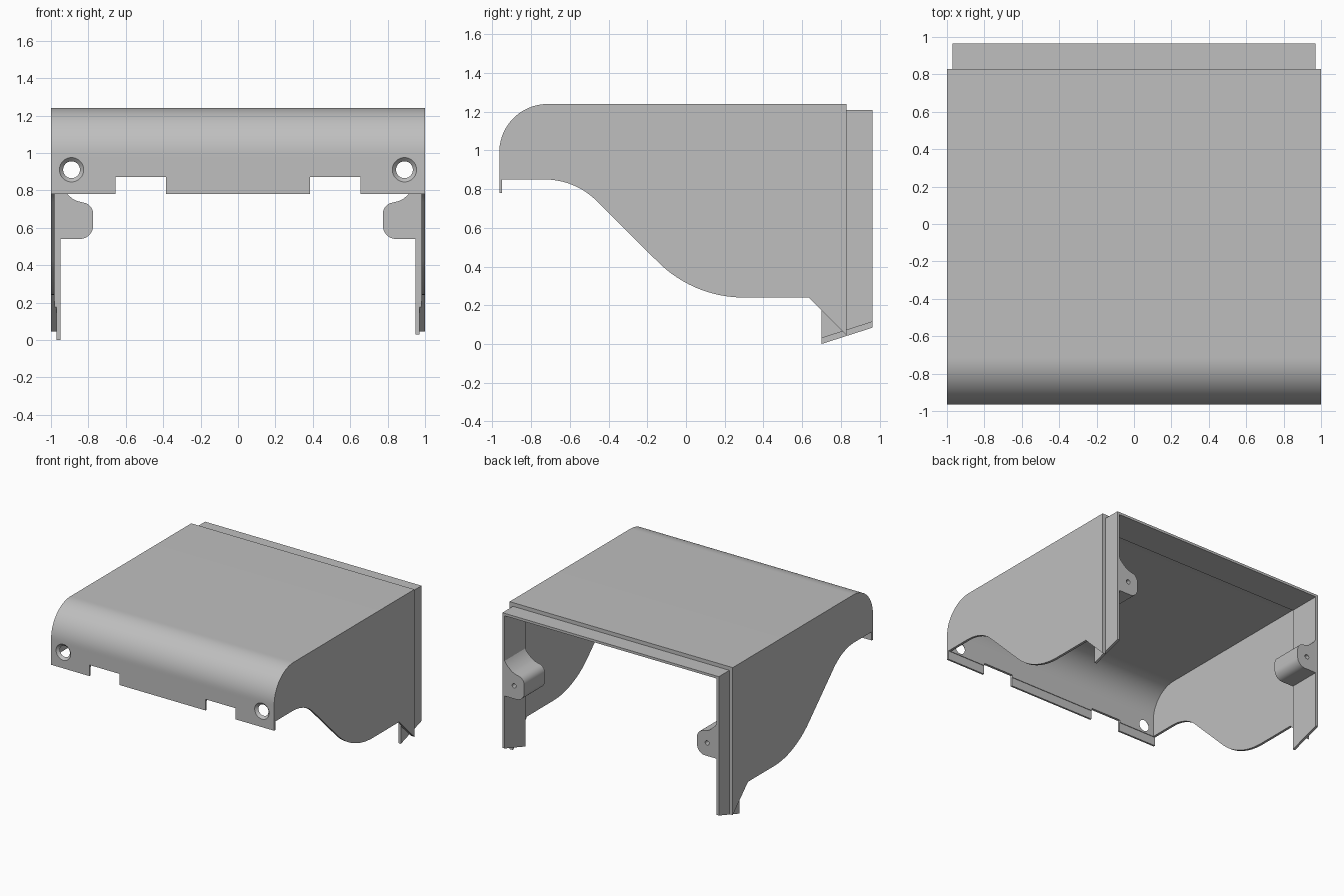
import bpy, bmesh
from math import sin, cos, radians
from mathutils import Matrix, Vector

cube = bpy.data.objects.get("Cube")
if cube:
    bpy.data.objects.remove(cube, do_unlink=True)

grey = bpy.data.materials.new("light grey")
grey.use_nodes = True
grey.diffuse_color = (0.52, 0.52, 0.52, 1)
grey.node_tree.nodes["Principled BSDF"].inputs["Base Color"].default_value = grey.diffuse_color


def make_object(name, bm):
    bmesh.ops.recalc_face_normals(bm, faces=bm.faces)
    mesh = bpy.data.meshes.new(name)
    bm.to_mesh(mesh)
    bm.free()
    mesh.materials.append(grey)
    obj = bpy.data.objects.new(name, mesh)
    bpy.context.collection.objects.link(obj)
    return obj


def prism(name, outline, axis, start, end, shear=None):
    """Extrude an outline along x (outline in y, z) or y (outline in x, z)."""
    bm = bmesh.new()
    place = (lambda u, v: (start, u, v)) if axis == "x" else (lambda u, v: (u, start, v))
    face = bm.faces.new([bm.verts.new(place(u, v)) for u, v in outline])
    step = Vector((end - start, 0, 0)) if axis == "x" else Vector((0, end - start, 0))
    extruded = bmesh.ops.extrude_face_region(bm, geom=[face])["geom"]
    bmesh.ops.translate(bm, vec=step, verts=[g for g in extruded if isinstance(g, bmesh.types.BMVert)])
    if shear:
        # slope the feet along the depth
        for v in bm.verts:
            if v.co.z < 0.5:
                v.co.z += (v.co.y - start) * shear
    return make_object(name, bm)


def cone_y(name, x, z, y0, y1, r0, r1):
    bm = bmesh.new()
    bmesh.ops.create_cone(bm, cap_ends=True, segments=40, radius1=r0, radius2=r1, depth=y1 - y0,
                          matrix=Matrix.Translation((x, (y0 + y1) / 2, z)) @ Matrix.Rotation(radians(-90), 4, "X"))
    return make_object(name, bm)


def cut(obj, cutters):
    for c in cutters:
        mod = obj.modifiers.new("cut", "BOOLEAN")
        mod.operation, mod.solver, mod.object = "DIFFERENCE", "EXACT", c
    graph = bpy.context.evaluated_depsgraph_get()
    mesh = bpy.data.meshes.new_from_object(obj.evaluated_get(graph))
    obj.modifiers.clear()
    obj.data = mesh
    for c in cutters:
        bpy.data.objects.remove(c, do_unlink=True)


def arc(cy, cz, r, a0, a1, n=20):
    angles = [radians(a0 + (a1 - a0) * i / n) for i in range(n + 1)]
    return [(cy + r * cos(a), cz + r * sin(a)) for a in angles]


FRONT, BACK, LIP_FRONT, STEP = -0.965, 0.965, 0.70, 0.83

# Hood shell: full side profile hollowed from below and behind
profile = [(FRONT, 0.78), (-0.95, 0.78), (-0.95, 0.85)]
profile += arc(-0.73, 0.47, 0.38, 90, 45)
profile += arc(0.30, 0.87, 0.63, 225, 270)
profile += [(0.635, 0.24), (STEP, 0.045), (STEP, 1.24)]
profile += arc(-0.715, 0.99, 0.25, 90, 180)
shell = prism("hood_shell", profile, "x", -1, 1)

cavity = [(-0.945, -0.5), (1.2, -0.5), (1.2, 1.22)] + arc(-0.715, 0.99, 0.23, 90, 180)
cutters = [prism("cavity_cutter", cavity, "x", -0.98, 0.98)]
for s in (-1, 1):
    # Front edge notches and countersunk screw holes
    notch = [(s * 0.385, 0.7), (s * 0.655, 0.7), (s * 0.655, 0.87), (s * 0.385, 0.87)]
    cutters.append(prism("notch_cutter", notch, "y", -1.1, -0.9))
    cutters.append(cone_y("hole_cutter", s * 0.89, 0.91, -0.975, -0.935, 0.075, 0.035))
cut(shell, cutters)


def arch(out, inn, top, under, foot_r, foot_l):
    return [(-out, foot_r), (-out, top), (out, top), (out, foot_l),
            (inn, foot_l), (inn, under), (-inn, under), (-inn, foot_r)]


# Inner rear lip with sloped feet, and the spacer joining it to the shell
prism("rear_lip", arch(0.97, 0.95, 1.21, 1.19, 0.0, 0.03), "y", LIP_FRONT, BACK, 0.32)
prism("lip_spacer", arch(0.98, 0.97, 1.22, 1.21, 0.175, 0.175), "y", LIP_FRONT, STEP, -1)

# Screw bosses on the inside of the lip
boss = [(0.95, 0.825), (0.935, 0.80), (0.91, 0.777), (0.885, 0.755), (0.86, 0.743)]
boss += arc(0.835, 0.675, 0.06, 75, 0, 10)[:]
boss = [(x if i < 5 else 2 * 0.835 - x, z) for i, (x, z) in enumerate(boss)]
boss += arc(0.845, 0.61, 0.07, 180, 270, 10) + [(0.95, 0.54)]
for side, s in (("left", 1), ("right", -1)):
    obj = prism(side + "_screw_boss", [(s * x, z) for x, z in boss], "y", LIP_FRONT, BACK)
    cut(obj, [cone_y("pilot_cutter", s * 0.865, 0.645, 0.85, 1.0, 0.018, 0.018)])

# Smooth curves, crisp edges
bpy.ops.object.select_all(action="DESELECT")
for obj in bpy.context.collection.objects:
    if obj.type == "MESH":
        obj.select_set(True)
        bpy.context.view_layer.objects.active = obj
bpy.ops.object.shade_smooth_by_angle(angle=radians(30))
